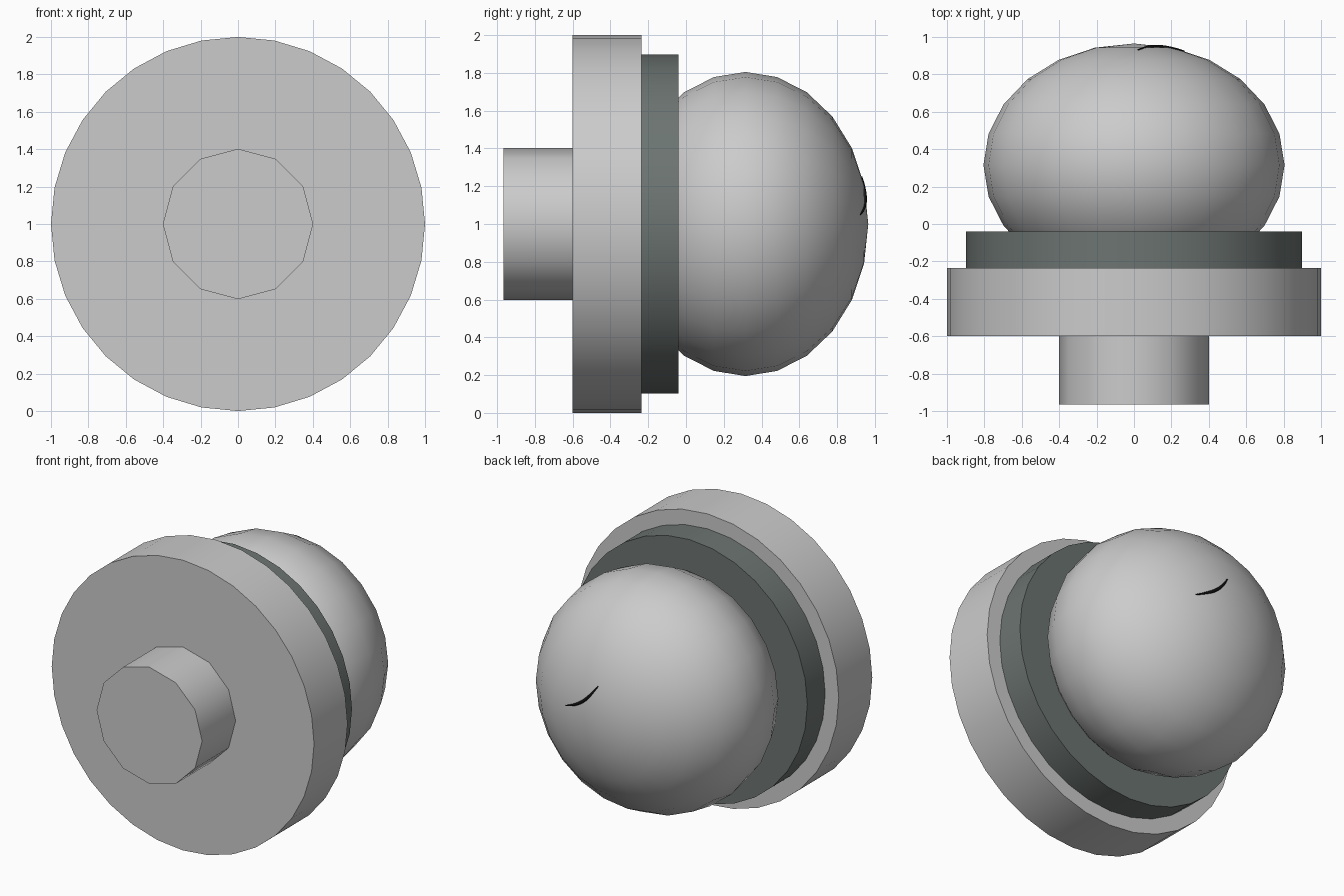
import bpy
import math
from mathutils import Vector

if "Cube" in bpy.data.objects:
    bpy.data.objects.remove(bpy.data.objects["Cube"])


def make_mat(name, rgb):
    m = bpy.data.materials.new(name)
    m.diffuse_color = (*rgb, 1)
    m.use_nodes = True
    m.node_tree.nodes["Principled BSDF"].inputs["Base Color"].default_value = m.diffuse_color
    return m


dark = make_mat("dark_grey", (0.15, 0.175, 0.165))
black = make_mat("black", (0.005, 0.005, 0.005))


def disc(name, radius, y0, y1, sides, mat=None):
    """Cylinder lying along y, centred at height 1."""
    bpy.ops.mesh.primitive_cylinder_add(
        vertices=sides, radius=radius, depth=y1 - y0,
        location=(0, (y0 + y1) / 2, 1), rotation=(math.pi / 2, 0, 0))
    ob = bpy.context.object
    ob.name = name
    bpy.ops.object.shade_smooth_by_angle(angle=math.radians(40))
    if mat:
        ob.data.materials.append(mat)
    return ob


# Stem, wide flange and dark collar
disc("stem", 0.402, -0.965, -0.60, 12)
disc("flange", 1.0, -0.60, -0.235, 32)
disc("collar", 0.897, -0.235, -0.04, 32, dark)

# Flattened dome, poles along y
R, RY, CY = 0.805, 0.65, 0.315
bpy.ops.mesh.primitive_uv_sphere_add(
    segments=24, ring_count=12, radius=1, location=(0, CY, 1),
    rotation=(math.pi / 2, 0, 0))
dome = bpy.context.object
dome.name = "dome"
dome.scale = (R, R, RY)
bpy.ops.object.shade_smooth()

# Thin dark curved mark on the back of the dome, tapered at both ends
a, b = Vector((0.27, 0.05)), Vector((0.02, 0.25))
bulge = Vector((-0.62, -0.78)) * 0.032
curve = bpy.data.curves.new("mark", 'CURVE')
curve.dimensions = '3D'
curve.bevel_depth = 0.011
curve.bevel_resolution = 1
n = 11
sp = curve.splines.new('POLY')
sp.points.add(n - 1)
for i, p in enumerate(sp.points):
    t = i / (n - 1)
    w = math.sin(math.pi * t)
    q = a.lerp(b, t) + bulge * w
    y = CY + RY * math.sqrt(1 - q.length_squared / R ** 2)
    p.co = (q.x, y - 0.002, 1 + q.y, 1)
    p.radius = 0.3 + 0.7 * w
mark = bpy.data.objects.new("mark", curve)
curve.materials.append(black)
bpy.context.collection.objects.link(mark)
